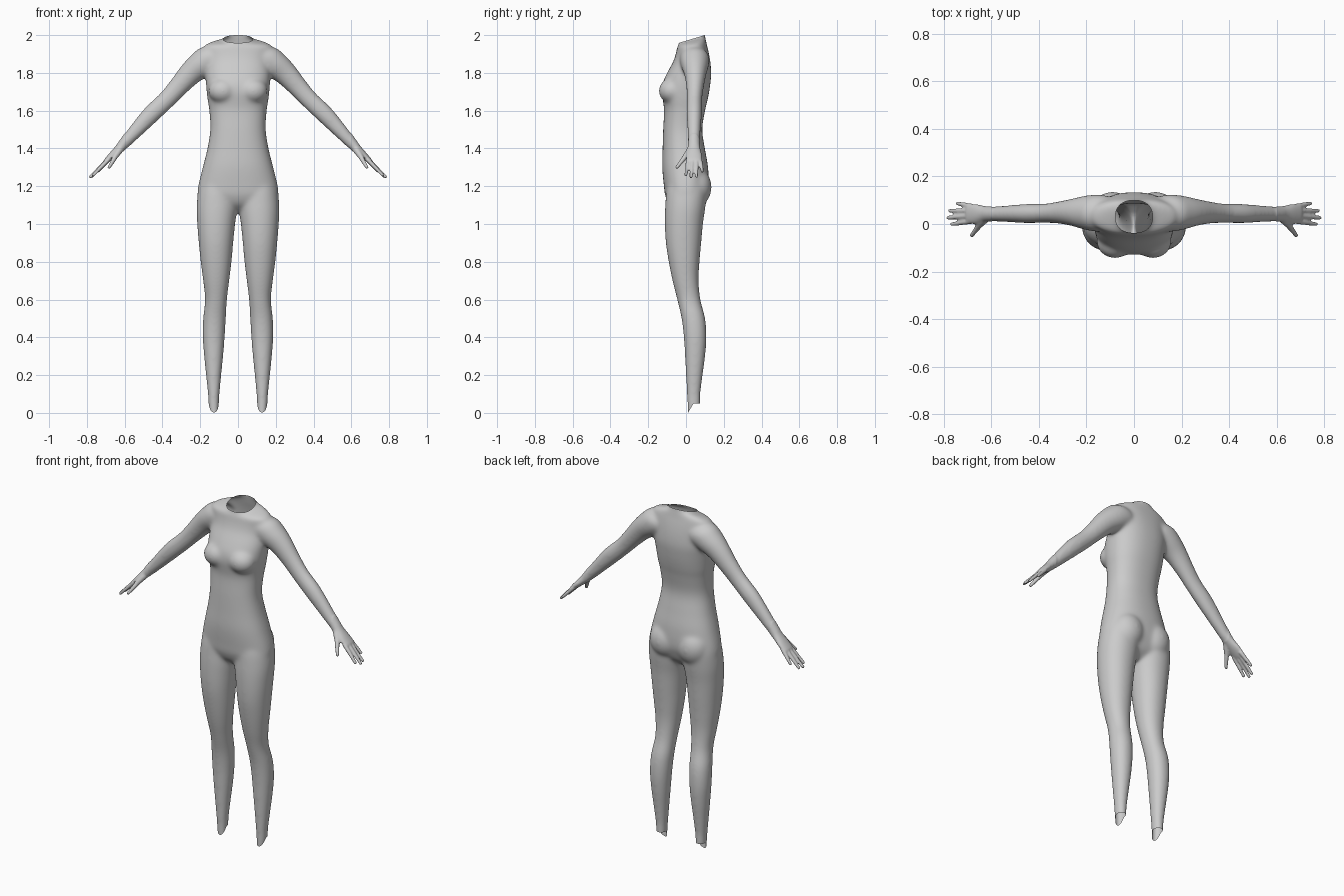
import bpy, bmesh, math
from mathutils import Vector, Matrix

if "Cube" in bpy.data.objects:
    bpy.data.objects.remove(bpy.data.objects["Cube"])

bm = bmesh.new()


def spline(rows, steps=5):
    """Catmull-Rom interpolation of section parameters."""
    out = []
    for i in range(len(rows) - 1):
        p0, p1 = rows[max(i - 1, 0)], rows[i]
        p2, p3 = rows[i + 1], rows[min(i + 2, len(rows) - 1)]
        for k in range(steps):
            t = k / steps
            out.append([0.5 * (2 * b + (c - a) * t + (2 * a - 5 * b + 4 * c - d) * t * t
                               + (3 * b - a - 3 * c + d) * t ** 3)
                        for a, b, c, d in zip(p0, p1, p2, p3)])
    return out + [list(rows[-1])]


def loft(rows, u=(1, 0, 0), expo=2.0, n=40):
    """Closed tube through sections (x, y, z, half width, half depth, tilt)."""
    u = Vector(u).normalized()
    rings = []
    for x, y, z, a, b, tilt in spline(rows):
        ring = []
        for k in range(n):
            t = 2 * math.pi * k / n
            c, s = math.cos(t), math.sin(t)
            c = math.copysign(abs(c) ** (2 / expo), c)
            s = math.copysign(abs(s) ** (2 / expo), s)
            ring.append(bm.verts.new(Vector((x, y, z)) + u * a * c + Vector((0, 1, tilt)) * b * s))
        rings.append(ring)
    for r0, r1 in zip(rings, rings[1:]):
        for k in range(n):
            j = (k + 1) % n
            bm.faces.new((r0[k], r0[j], r1[j], r1[k]))
    bm.faces.new(rings[0][::-1])
    bm.faces.new(rings[-1])


def ball(c, r):
    m = Matrix.Translation(c) @ Matrix.Diagonal((*r, 1))
    bmesh.ops.create_uvsphere(bm, u_segments=24, v_segments=16, radius=1, matrix=m)


def finger(p, q, r1, r2):
    p, q = Vector(p), Vector(q)
    q -= (q - p).normalized() * r2
    rot = (q - p).to_track_quat('Z', 'Y').to_matrix().to_4x4()
    bmesh.ops.create_cone(bm, cap_ends=True, segments=16, radius1=r1, radius2=r2,
                          depth=(q - p).length, matrix=Matrix.Translation((p + q) / 2) @ rot)
    ball(q, (r2, r2, r2))


# torso: z, half width, front y, back y, tilt
torso = [(1.06, .08, -.03, .04, 0), (1.10, .17, -.085, .085, 0), (1.15, .211, -.11, .108, 0),
         (1.2, .211, -.117, .12, 0), (1.3, .187, -.126, .117, 0), (1.4, .162, -.124, .1, 0),
         (1.5, .147, -.121, .086, 0), (1.6, .152, -.116, .101, 0), (1.65, .16, -.122, .113, 0),
         (1.7, .166, -.129, .123, 0), (1.75, .17, -.122, .13, 0), (1.8, .172, -.1, .134, 0),
         (1.86, .168, -.068, .129, 0), (1.91, .175, -.053, .119, .05), (1.945, .178, -.047, .109, .12),
         (1.965, .13, -.041, .104, .22), (1.98, .074, -.036, .1, .3), (2.04, .06, -.033, .097, .3)]
loft([(0, (f + b) / 2, z, w, (b - f) / 2, t) for z, w, f, b, t in torso], expo=2.3)

# leg: z, inner x, outer x, front y, back y
leg = [(-.06, .102, .148, .01, .07), (.05, .1, .157, .006, .076), (.1, .097, .16, .004, .077),
       (.2, .088, .17, -.001, .089), (.3, .078, .18, -.006, .102), (.4, .07, .187, -.012, .109),
       (.5, .064, .185, -.024, .102), (.6, .058, .175, -.047, .077), (.7, .046, .185, -.072, .067),
       (.8, .034, .198, -.092, .072), (.9, .025, .208, -.107, .081), (1.0, .015, .216, -.112, .09),
       (1.1, .003, .219, -.11, .104), (1.2, .01, .205, -.1, .11), (1.26, .04, .17, -.07, .08)]

# arm: centre x, y, z, half thickness, half depth
arm = [(.08, .04, 1.90, .06, .06, 0), (.135, .045, 1.88, .083, .078, 0), (.192, .047, 1.842, .077, .074, 0),
       (.252, .049, 1.795, .064, .059, 0), (.315, .048, 1.727, .054, .047, 0), (.376, .045, 1.66, .049, .041, 0),
       (.453, .044, 1.587, .049, .041, 0), (.53, .043, 1.505, .041, .036, 0), (.6, .042, 1.428, .031, .032, 0),
       (.63, .042, 1.397, .024, .034, 0), (.665, .042, 1.364, .019, .042, 0), (.695, .043, 1.336, .014, .041, 0),
       (.702, .043, 1.329, .009, .036, 0)]

# finger: base, tip
fingers = [((.685, .012, 1.342), (.772, -.002, 1.253)), ((.69, .034, 1.34), (.788, .026, 1.243)),
           ((.69, .055, 1.34), (.78, .056, 1.246)), ((.68, .073, 1.345), (.748, .088, 1.272))]

for s in (1, -1):
    loft([(s * (i + o) / 2, (f + b) / 2, z, (o - i) / 2, (b - f) / 2, 0) for z, i, o, f, b in leg], expo=2.1)
    loft([(s * r[0], *r[1:]) for r in arm], u=(s * .77, 0, .64))
    for p, q in fingers:
        finger((s * p[0], *p[1:]), (s * q[0], *q[1:]), .0125, .0085)
    # thumb in two joints
    finger((s * .625, .025, 1.395), (s * .662, -.018, 1.338), .02, .013)
    finger((s * .655, -.012, 1.346), (s * .686, -.053, 1.294), .013, .009)
    # bust and buttocks
    ball((s * .08, -.075, 1.705), (.078, .07, .068))
    ball((s * .09, .05, 1.195), (.095, .086, .105))

bmesh.ops.recalc_face_normals(bm, faces=bm.faces)
mesh = bpy.data.meshes.new("body_parts")
bm.to_mesh(mesh)
bm.free()
body = bpy.data.objects.new("body", mesh)
bpy.context.collection.objects.link(body)

# fuse all parts into one skin
mod = body.modifiers.new("fuse", 'REMESH')
mod.mode = 'VOXEL'
mod.voxel_size = 0.005
dg = bpy.context.evaluated_depsgraph_get()
skin = bpy.data.meshes.new_from_object(body.evaluated_get(dg))
body.modifiers.clear()
body.data = skin

# soften the joins, hands only lightly
bm = bmesh.new()
bm.from_mesh(skin)
soft = [v for v in bm.verts if abs(v.co.x) < .6]
for i in range(40):
    bmesh.ops.smooth_vert(bm, verts=soft if i > 2 else bm.verts[:], factor=.5,
                          use_axis_x=True, use_axis_y=True, use_axis_z=True)


def cut(co, no, clear=False):
    bmesh.ops.bisect_plane(bm, geom=bm.verts[:] + bm.edges[:] + bm.faces[:], dist=1e-5,
                           plane_co=co, plane_no=no, clear_outer=clear)


# open neck and open ankles with a front tongue
cut((0, .033, 1.98), (0, -.3, 1), True)
cut((0, 0, .05), (0, 0, 1))
cut((0, .01, 0), (0, -.05, .03))
gone = []
for f in bm.faces:
    c = f.calc_center_median()
    if c.z < .05 and c.z < (c.y - .01) * 5 / 3:
        gone.append(f)
bmesh.ops.delete(bm, geom=gone, context='FACES')
bmesh.ops.delete(bm, geom=[f for f in bm.faces if f.calc_center_median().z < 0], context='FACES')
for f in bm.faces:
    f.smooth = True
bm.to_mesh(skin)
bm.free()
